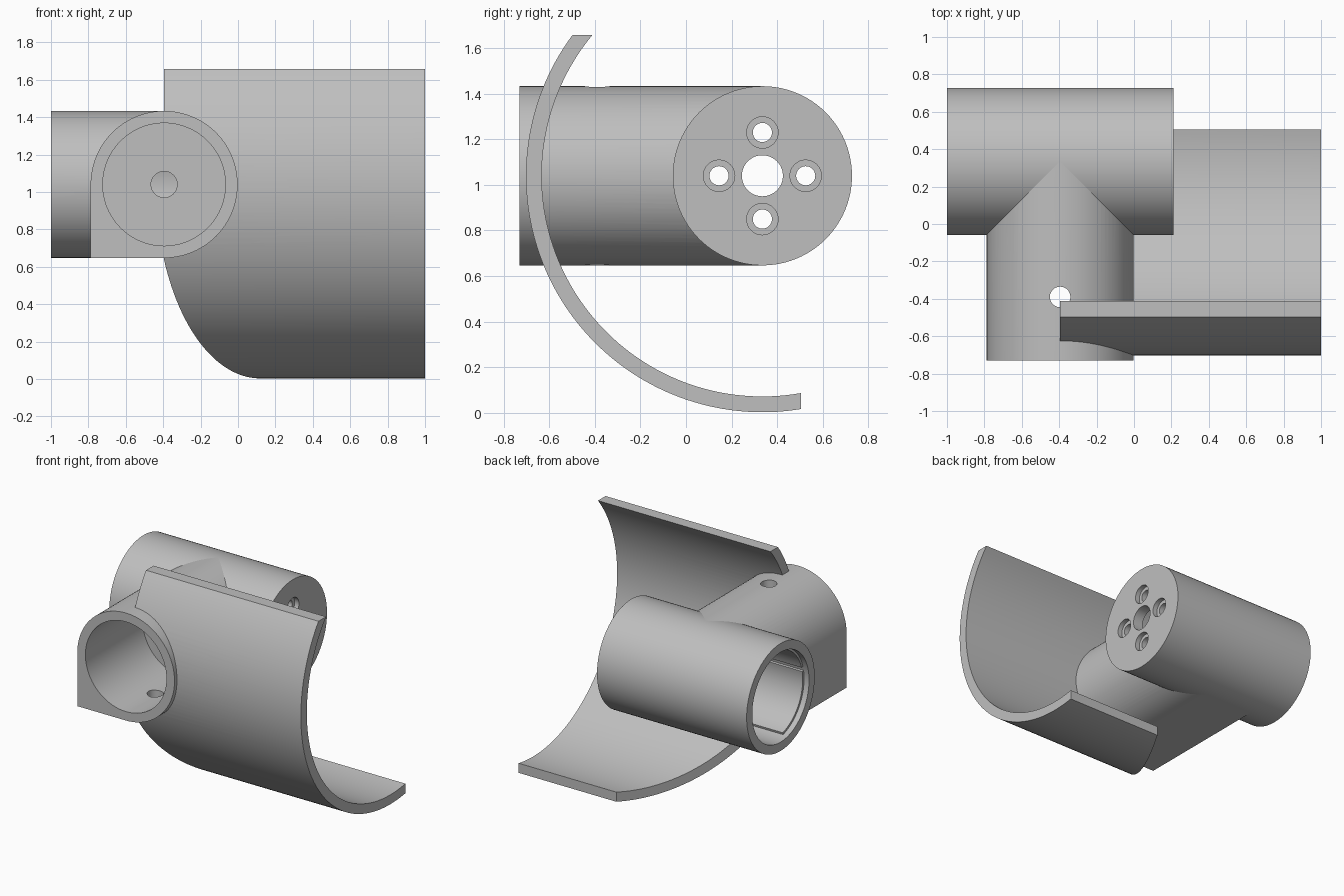
import bpy, bmesh
from math import sin, cos, asin, acos, pi, radians

if "Cube" in bpy.data.objects:
    bpy.data.objects.remove(bpy.data.objects["Cube"], do_unlink=True)

grey = bpy.data.materials.new("light_grey")
grey.use_nodes = True
colour = (0.52, 0.52, 0.52, 1)
grey.diffuse_color = colour
grey.node_tree.nodes["Principled BSDF"].inputs["Base Color"].default_value = colour

# Shared dimensions
AX_Y, AX_Z = 0.335, 1.04      # axis of the housing and the shell
TUBE_X = -0.395               # axis of the cross tube
R, BORE = 0.393, 0.328


def arc(cu, cv, r, a, b, n):
    return [(cu + r * cos(a + (b - a) * i / n), cv + r * sin(a + (b - a) * i / n))
            for i in range(n + 1)]


def circle(cu, cv, r, n=96):
    return arc(cu, cv, r, 0, 2 * pi, n)[:-1]


def prism(name, outline, axis, lo, hi):
    """Extrude a closed outline along an axis."""
    place = {"x": lambda u, v, t: (t, u, v),
             "y": lambda u, v, t: (u, t, v),
             "z": lambda u, v, t: (u, v, t)}[axis]
    bm = bmesh.new()
    a = [bm.verts.new(place(u, v, lo)) for u, v in outline]
    b = [bm.verts.new(place(u, v, hi)) for u, v in outline]
    bm.faces.new(a)
    bm.faces.new(b[::-1])
    for i in range(len(a)):
        j = (i + 1) % len(a)
        bm.faces.new((a[j], a[i], b[i], b[j]))
    bmesh.ops.recalc_face_normals(bm, faces=bm.faces)
    mesh = bpy.data.meshes.new(name)
    bm.to_mesh(mesh)
    bm.free()
    mesh.materials.append(grey)
    obj = bpy.data.objects.new(name, mesh)
    bpy.context.collection.objects.link(obj)
    return obj


def cut(obj, *cutters):
    bpy.context.view_layer.objects.active = obj
    for c in cutters:
        m = obj.modifiers.new("cut", "BOOLEAN")
        m.operation, m.solver, m.object = "DIFFERENCE", "EXACT", c
        bpy.ops.object.modifier_apply(modifier=m.name)


def finish(obj):
    obj.data.shade_smooth()
    obj.data.set_sharp_from_angle(angle=radians(30))


# Cutters
main_bore = prism("main_bore_cutter", circle(AX_Y, AX_Z, BORE), "x", -1.1, 0.13)
tube_bore = prism("tube_bore_cutter", circle(TUBE_X, AX_Z, BORE), "y", -0.9, -0.07)
link_hole = prism("link_hole_cutter", circle(TUBE_X, AX_Z, 0.07, 32), "y", -0.2, 0.2)
pin_hole = prism("pin_hole_cutter", circle(TUBE_X, -0.39, 0.055, 32), "z", 0.5, 1.6)
end_holes = [prism("shaft_hole_cutter", circle(AX_Y, AX_Z, 0.09, 48), "x", 0, 0.4)]
for k in range(4):
    y = AX_Y + 0.19 * cos(k * pi / 2)
    z = AX_Z + 0.19 * sin(k * pi / 2)
    end_holes.append(prism("screw_cutter", circle(y, z, 0.042, 32), "x", 0, 0.4))
    end_holes.append(prism("screw_head_cutter", circle(y, z, 0.069, 32), "x", 0.175, 0.4))

# Housing with a closed, drilled end
housing = prism("main_housing", circle(AX_Y, AX_Z, R), "x", -1, 0.21)
cut(housing, main_bore, link_hole, *end_holes)

# Cross tube: round with one square lower corner
tube_outline = arc(TUBE_X, AX_Z, R, -pi / 2, pi, 72) + [(TUBE_X - R, AX_Z - R)]
tube = prism("cross_tube", tube_outline, "y", -0.73, AX_Y)
cut(tube, main_bore, tube_bore, link_hole, pin_hole)

# Thin raised liners inside the housing, split by a narrow slot
liners = []
for name, a, b in (("upper_liner", 100, 163), ("lower_liner", 169, 255)):
    a, b = radians(a), radians(b)
    outline = arc(AX_Y, AX_Z, 0.34, a, b, 24) + arc(AX_Y, AX_Z, 0.312, b, a, 24)
    liner = prism(name, outline, "x", -0.96, 0.15)
    cut(liner, link_hole)
    liners.append(liner)

# Curved guard shell, level at the top edge and upright at the rear edge
def guard_arc(r):
    return arc(AX_Y, AX_Z, r, pi - asin(0.617 / r), pi + acos(-0.17 / r), 72)


guard = prism("guard_shell", guard_arc(1.037) + guard_arc(0.968)[::-1], "x", TUBE_X, 1)
slant = prism("slant_cutter", [(TUBE_X, -0.62), (0.264, 0.605), (-0.6, 0.605), (-0.6, -0.62)],
              "z", -0.2, 0.9)
cut(guard, slant, tube_bore)

for obj in [housing, tube, guard] + liners:
    finish(obj)
for c in [main_bore, tube_bore, link_hole, pin_hole, slant] + end_holes:
    bpy.data.objects.remove(c, do_unlink=True)
